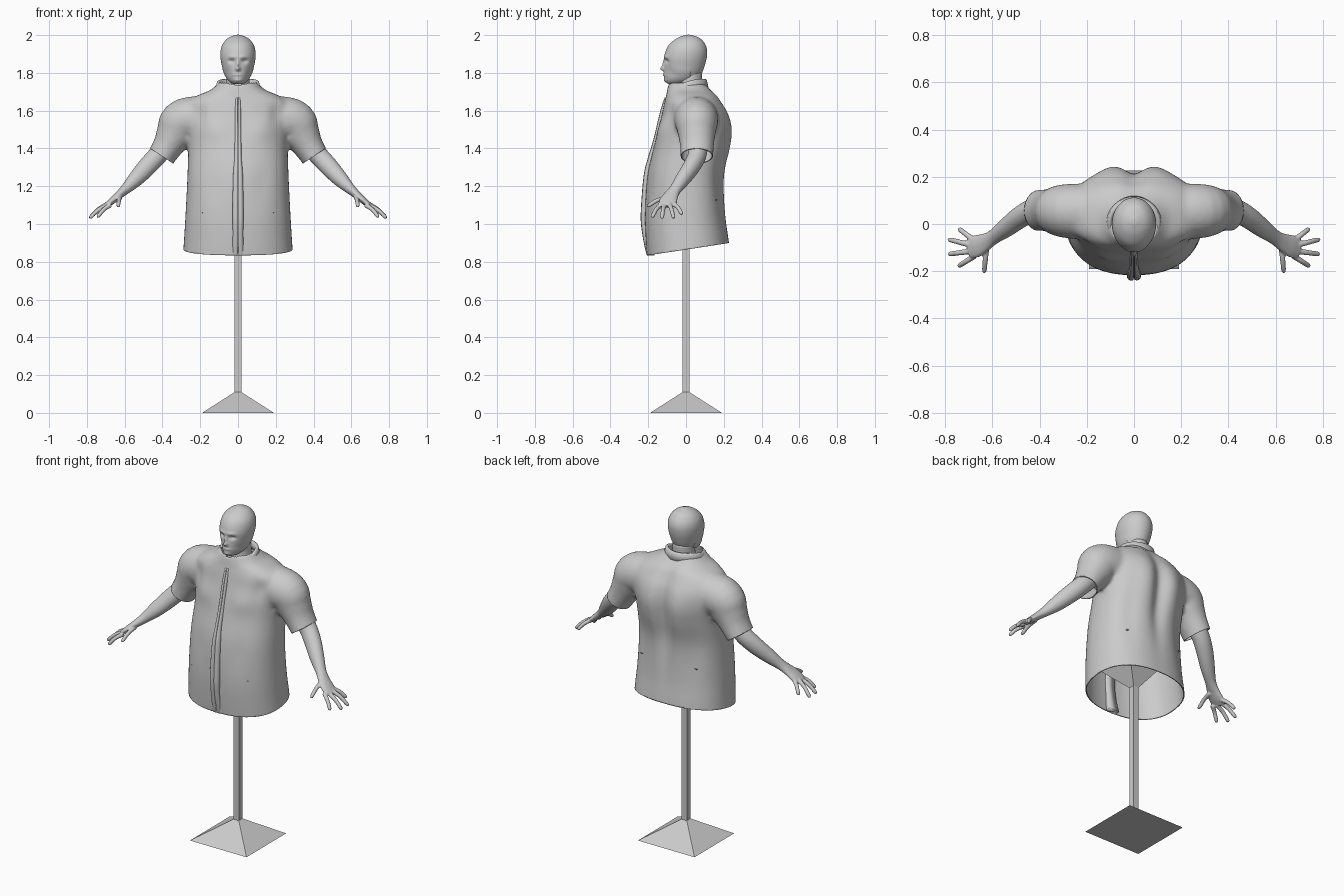
import bpy, bmesh, math
from mathutils import Vector as V

if "Cube" in bpy.data.objects:
    bpy.data.objects.remove(bpy.data.objects["Cube"])


def spline(rows, k=5):
    """Catmull-Rom through rows of numbers."""
    out = []
    for i in range(len(rows) - 1):
        p = [rows[max(0, min(len(rows) - 1, i + j))] for j in (-1, 0, 1, 2)]
        for s in range(k):
            t = s / k
            out.append([0.5 * (2 * b + (c - a) * t + (2 * a - 5 * b + 4 * c - d) * t * t
                               + (3 * b - a - 3 * c + d) * t ** 3) for a, b, c, d in zip(*p)])
    return out + [list(rows[-1])]


def loft(bm, rings, closed=True, cap=True):
    vs = [[bm.verts.new(p) for p in r] for r in rings]
    n = len(vs[0])
    for a, b in zip(vs, vs[1:]):
        for i in range(n if closed else n - 1):
            j = (i + 1) % n
            bm.faces.new((a[i], a[j], b[j], b[i]))
    if cap:
        bm.faces.new(vs[0][::-1])
        bm.faces.new(vs[-1])


def stack(bm, rows, n=2.0, seg=48):
    """Horizontal superellipse rings: z, half width, front y, back y."""
    rings = []
    for z, w, f, b in spline(rows):
        r = []
        for i in range(seg):
            c, s = math.cos(math.tau * i / seg), math.sin(math.tau * i / seg)
            r.append(V((w * math.copysign(abs(c) ** (2 / n), c),
                        (f + b) / 2 + (b - f) / 2 * math.copysign(abs(s) ** (2 / n), s), z)))
        rings.append(r)
    loft(bm, rings)


def tube(bm, rows, mirror=1, seg=20):
    """Tube along a path: x, y, z, radius in the x-z plane, radius along y."""
    pts = spline(rows)
    rings = []
    for i, (x, y, z, a, b) in enumerate(pts):
        t = (V(pts[min(i + 1, len(pts) - 1)][:3]) - V(pts[max(i - 1, 0)][:3])).normalized()
        side = (V((0, 1, 0)) - t * t.y).normalized()
        up = side.cross(t)
        r = [V((x, y, z)) + up * a * math.cos(math.tau * k / seg) + side * b * math.sin(math.tau * k / seg)
             for k in range(seg)]
        rings.append([V((p.x * mirror, p.y, p.z)) for p in r])
    loft(bm, rings)


def make(name, bm, smooth=True):
    bmesh.ops.recalc_face_normals(bm, faces=bm.faces)
    me = bpy.data.meshes.new(name)
    bm.to_mesh(me)
    bm.free()
    ob = bpy.data.objects.new(name, me)
    bpy.context.collection.objects.link(ob)
    me.polygons.foreach_set("use_smooth", [smooth] * len(me.polygons))
    return ob


def fuse(name, bm, voxel, smooth):
    """Melt overlapping solids into one smooth skin."""
    ob = make(name, bm)
    m = ob.modifiers.new("fuse", 'REMESH')
    m.mode, m.voxel_size, m.use_smooth_shade = 'VOXEL', voxel, True
    s = ob.modifiers.new("relax", 'SMOOTH')
    s.iterations = smooth
    me = bpy.data.meshes.new_from_object(ob.evaluated_get(bpy.context.evaluated_depsgraph_get()))
    ob.modifiers.clear()
    ob.data = me
    return ob


def sculpt(ob, dents):
    """Symmetric soft pushes along y: x, z, x size, z size, amount, side."""
    for v in ob.data.vertices:
        x, y, z = v.co
        for cx, cz, sx, sz, d, side in dents:
            if (y - 0.02) * side > 0:
                v.co.y += d * math.exp(-((abs(x) - cx) / sx) ** 2 - ((z - cz) / sz) ** 2)


# stand: base, square post and tilted top block
bm = bmesh.new()
loft(bm, [[(-w, f, zf), (w, f, zf), (w, b, zb), (-w, b, zb)] for w, f, b, zf, zb in (
    (.19, -.19, .19, 0, 0), (.018, -.018, .018, .11, .11),
    (.018, -.018, .018, .90, .90), (.19, -.175, .165, 1.06, 1.13))])
make("stand", bm, False)

# body under the shirt, with neck
bm = bmesh.new()
stack(bm, [(1.08, .16, -.13, .12), (1.25, .165, -.12, .13), (1.45, .19, -.11, .16),
           (1.58, .17, -.08, .14), (1.66, .09, -.055, .10), (1.72, .064, -.045, .085),
           (1.80, .06, -.045, .085)])
make("body", bm)

# head with face
bm = bmesh.new()
stack(bm, [(1.742, .03, -.098, -.01), (1.762, .055, -.113, .06), (1.80, .076, -.116, .085),
           (1.84, .086, -.115, .10), (1.88, .093, -.116, .11), (1.92, .092, -.106, .112),
           (1.955, .08, -.085, .10), (1.985, .052, -.045, .072), (2.002, .012, 0, .025)])
head = fuse("head", bm, .005, 4)
sculpt(head, [(0, 1.822, .012, .012, -.020, -1), (0, 1.845, .009, .02, -.010, -1),
              (.034, 1.862, .017, .011, .013, -1), (.028, 1.885, .025, .009, -.005, -1),
              (0, 1.788, .03, .009, -.006, -1), (0, 1.783, .022, .003, .004, -1),
              (0, 1.76, .022, .01, -.006, -1), (.06, 1.80, .02, .025, .008, -1)])

# arms and hands
bm = bmesh.new()
tube(bm, [(.25, .05, 1.54, .07, .07), (.34, .06, 1.46, .058, .06), (.42, .06, 1.37, .052, .05),
          (.48, .03, 1.305, .050, .046), (.54, -.015, 1.24, .042, .040), (.595, -.055, 1.185, .028, .032),
          (.635, -.08, 1.15, .021, .040), (.67, -.095, 1.12, .018, .048), (.70, -.107, 1.097, .012, .040)])
for base, tip in (((.68, -.068, 1.108), (.742, -.02, 1.05)), ((.695, -.088, 1.104), (.787, -.065, 1.03)),
                  ((.69, -.115, 1.10), (.787, -.128, 1.03)), ((.675, -.135, 1.10), (.745, -.18, 1.035)),
                  ((.625, -.095, 1.14), (.635, -.207, 1.092))):
    b, t = V(base), V(tip)
    mid = (b + t) / 2 + V((0, 0, .010))
    tube(bm, [(*b, .013, .013), (*mid, .0115, .0115), (*(mid.lerp(t, .8)), .0105, .0105), (*t, .005, .005)])
arms = fuse("arms", bm, .005, 4)
arms.modifiers.new("mirror", 'MIRROR')

# shirt: torso and sleeves fused, then opened at hem, cuffs and neck
bm = bmesh.new()
stack(bm, [(.76, .297, -.20, .24), (.90, .287, -.212, .228), (1.05, .278, -.217, .210),
           (1.25, .268, -.205, .205), (1.40, .264, -.172, .230), (1.50, .272, -.148, .238),
           (1.58, .28, -.128, .222), (1.64, .27, -.115, .190), (1.68, .215, -.105, .165),
           (1.71, .145, -.10, .135), (1.75, .10, -.09, .10)], n=2.3, seg=64)
for m in (1, -1):
    tube(bm, [(.14, .05, 1.565, .115, .12), (.285, .055, 1.545, .120, .115), (.332, .057, 1.48, .103, .10),
              (.367, .058, 1.42, .083, .09), (.404, .057, 1.36, .074, .087), (.455, .05, 1.275, .072, .085)], m, 32)
shirt = fuse("shirt", bm, .011, 10)
sculpt(shirt, [(0, 1.42, .045, .26, -.028, 1), (.10, 1.48, .06, .16, .012, 1),
               (.13, 1.50, .07, .06, -.010, -1), (.20, 1.58, .03, .06, .010, -1),
               (.13, 1.22, .05, .10, .005, -1), (.17, 1.25, .04, .18, -.008, 1)])
bm = bmesh.new()
bm.from_mesh(shirt.data)


def cut(co, no, test):
    fs = [f for f in bm.faces if test(f.calc_center_median())]
    geom = fs + list({e for f in fs for e in f.edges}) + list({v for f in fs for v in f.verts})
    bmesh.ops.bisect_plane(bm, geom=geom, plane_co=co, plane_no=no, clear_outer=True)


cut((0, -.2, .835), (0, .15, -1), lambda c: c.z < 1.1)
for m in (1, -1):
    cut((m * .404, 0, 1.36), (m * .55, 0, -.83), lambda c: c.x * m > .31)
neck = [f for f in bm.faces if f.calc_center_median().z > 1.62
        and (f.calc_center_median().xy - V((0, .003))).length < .096]
bmesh.ops.delete(bm, geom=neck, context='FACES')
bm.to_mesh(shirt.data)
bm.free()
shirt.data.polygons.foreach_set("use_smooth", [True] * len(shirt.data.polygons))
th = shirt.modifiers.new("cloth", 'SOLIDIFY')
th.thickness, th.offset = .006, -1

# folded collar, split at the front
bm = bmesh.new()
rings = []
for i in range(57):
    p = math.radians(4 + 352 * i / 56)
    top = 1.768 - .08 * ((1 + math.cos(p)) / 2) ** 2.5
    rings.append([(math.sin(p) * (.104 + dr), .004 - math.cos(p) * (.098 + dr), top + dz) for dr, dz in (
        (-.012, -.06), (-.013, -.02), (-.008, -.003), (0, 0), (.008, -.005), (.017, -.045), (.011, -.048), (-.002, -.02))])
loft(bm, rings)
make("collar", bm)

# button placket down the front
bm = bmesh.new()
rings = []
for z, y, w in spline([(.832, -.207, .95), (.87, -.217, .9), (.95, -.232, .8), (1.05, -.240, .85), (1.25, -.225, .75),
                       (1.35, -.202, .55), (1.45, -.172, .5), (1.60, -.136, .45), (1.67, -.113, .4)], 6):
    rings.append([(x * w, y + d, z) for x, d in (
        (-.036, .04), (-.034, .012), (-.025, .002), (-.010, 0), (-.003, .003), (0, .014),
        (.003, .004), (.012, .001), (.025, .003), (.034, .013), (.036, .04))])
loft(bm, rings)
make("placket", bm)
